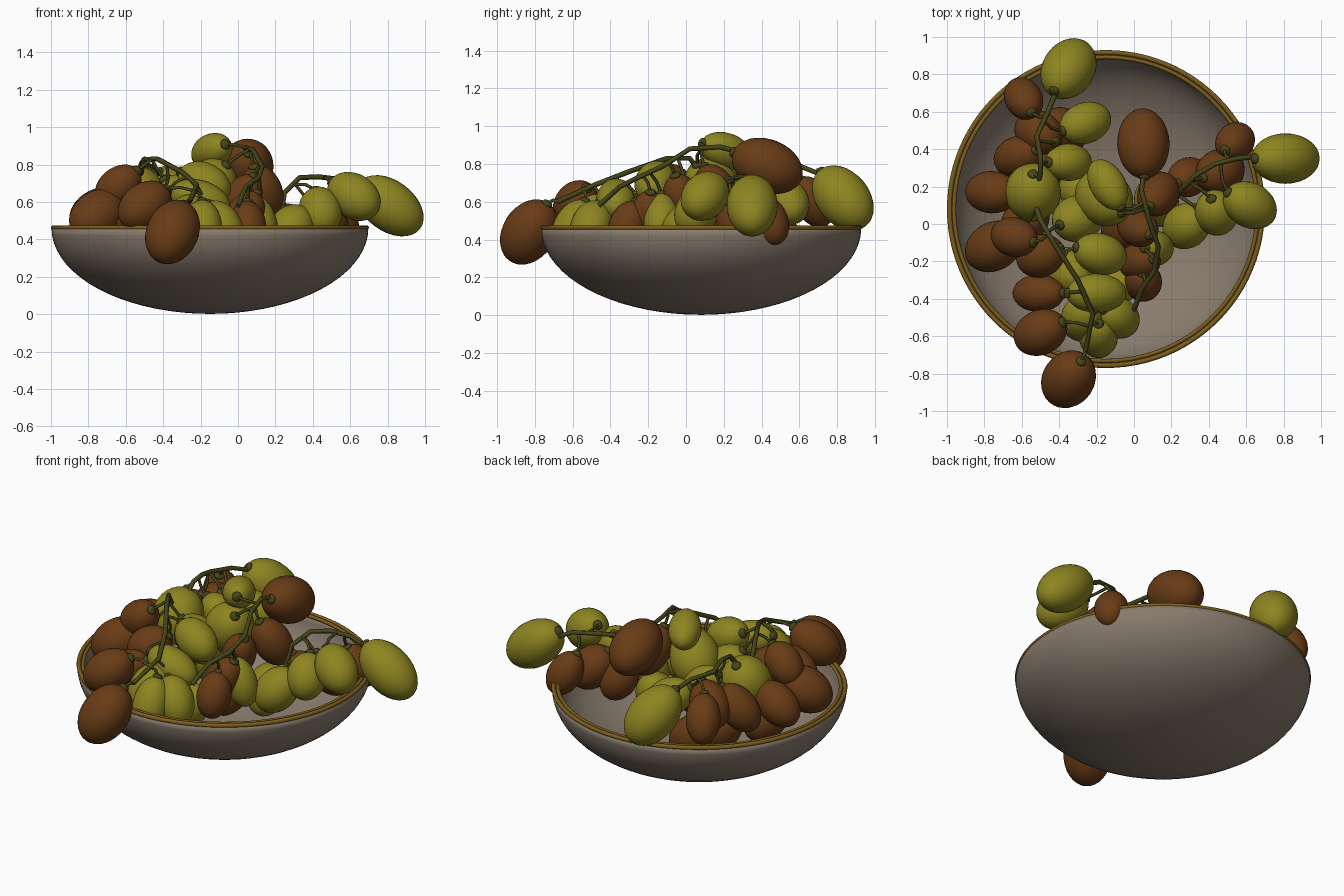
import bpy, bmesh
from math import radians, cos, sin, pi, sqrt
from mathutils import Vector

if "Cube" in bpy.data.objects:
    bpy.data.objects.remove(bpy.data.objects["Cube"])


def material(name, rgb):
    m = bpy.data.materials.new(name)
    m.diffuse_color = (*rgb, 1)
    m.use_nodes = True
    m.node_tree.nodes["Principled BSDF"].inputs["Base Color"].default_value = m.diffuse_color
    return m


GREEN = material("green_skin", (0.27, 0.235, 0.015))
BROWN = material("red_brown_skin", (0.14, 0.045, 0.008))
STEM = material("stem_green", (0.06, 0.06, 0.01))
CLAY = material("glaze_grey", (0.25, 0.2, 0.155))
GOLD = material("rim_gold", (0.2, 0.11, 0.012))
CX, CY = -0.15, 0.08


def add_object(name, data, mat):
    ob = bpy.data.objects.new(name, data)
    bpy.context.collection.objects.link(ob)
    if not data.materials:
        data.materials.append(mat)
    return ob


def lathe(name, profile, mat, steps=96):
    bm = bmesh.new()
    vs = [bm.verts.new((r, 0, z)) for r, z in profile]
    es = [bm.edges.new(p) for p in zip(vs, vs[1:])]
    bmesh.ops.spin(bm, geom=vs + es, cent=(0, 0, 0), axis=(0, 0, 1),
                   angle=2 * pi, steps=steps, use_merge=True)
    bmesh.ops.remove_doubles(bm, verts=bm.verts, dist=1e-5)
    bmesh.ops.recalc_face_normals(bm, faces=bm.faces)
    for f in bm.faces:
        f.smooth = True
    me = bpy.data.meshes.new(name)
    bm.to_mesh(me)
    bm.free()
    ob = add_object(name, me, mat)
    ob.location = (CX, CY, 0)
    return ob


# Bowl shell: outer curve up, inner curve back down
N = 18
outer = [(0.847 * sin(a), 0.46 - 0.458 * cos(a)) for a in (i / N * pi / 2 for i in range(N + 1))]
inner = [(0.815 * sin(a), 0.46 - 0.428 * cos(a)) for a in (i / N * pi / 2 for i in range(N, -1, -1))]
lathe("bowl", outer + inner, CLAY)

# Two gold rim bands
for name, r, t in (("outer_rim_band", 0.837, 0.013), ("inner_rim_band", 0.812, 0.011)):
    ring = [(r + t * cos(k * pi / 5), 0.463 + t * sin(k * pi / 5)) for k in range(11)]
    lathe(name, ring, GOLD)


def sphere_mesh(name, mat, u, v):
    me = bpy.data.meshes.new(name)
    bm = bmesh.new()
    bmesh.ops.create_uvsphere(bm, u_segments=u, v_segments=v, radius=1)
    for f in bm.faces:
        f.smooth = True
    bm.to_mesh(me)
    bm.free()
    me.materials.append(mat)
    return me


SKINS = {"g": sphere_mesh("green_grape", GREEN, 28, 16),
         "b": sphere_mesh("brown_grape", BROWN, 28, 16)}
CAP = sphere_mesh("grape_cap", STEM, 10, 6)


def tube(name, pts, r):
    cu = bpy.data.curves.new(name, "CURVE")
    cu.dimensions = "3D"
    cu.bevel_depth, cu.bevel_resolution, cu.use_fill_caps = r, 1, True
    sp = cu.splines.new("POLY")
    sp.points.add(len(pts) - 1)
    for p, co in zip(sp.points, pts):
        p.co = (*co, 1)
    return add_object(name, cu, STEM)


def nearest(p, path):
    best = None
    for a, b in zip(path, path[1:]):
        t = max(0, min(1, (p - a).dot(b - a) / (b - a).length_squared))
        q = a.lerp(b, t)
        if best is None or (q - p).length < (best - p).length:
            best = q
    return best


def grape(name, kind, x, y, z, az, pitch, length, width):
    az, pitch = radians(az), radians(pitch)
    axis = Vector((cos(az) * cos(pitch), sin(az) * cos(pitch), sin(pitch)))
    ob = add_object(name, SKINS[kind], None)
    ob.location = (x, y, z)
    ob.rotation_euler = axis.to_track_quat("Z", "Y").to_euler()
    ob.scale = (width, width, length)
    return axis, Vector((x, y, z)) - axis * length


def bunch(name, stem, grapes):
    path = [Vector(p) for p in stem]
    tube(name + "_main_stem", path, 0.014)
    for i, g in enumerate(grapes):
        axis, base = grape(f"{name}_grape_{i}", *g)
        # Cap and little stalk joining the grape to the main stem
        cap = add_object(f"{name}_cap_{i}", CAP, None)
        cap.location = base
        cap.rotation_euler = axis.to_track_quat("Z", "Y").to_euler()
        cap.scale = (0.03, 0.03, 0.018)
        root = nearest(base, path)
        mid = base.lerp(root, 0.4) - axis * 0.02
        tube(f"{name}_stalk_{i}", [root, mid, base], 0.009)


# Kind, centre x y z, heading, pitch, half length, half width
bunch("back_bunch",
      [(-0.52, 0.2, 0.72), (-0.5, 0.27, 0.82), (-0.5, 0.36, 0.83), (-0.52, 0.47, 0.8), (-0.46, 0.6, 0.79), (-0.42, 0.7, 0.75)],
      [("g", -0.35, 0.83, 0.62, 57, -45, 0.2, 0.14),
       ("b", -0.59, 0.67, 0.60, 120, -55, 0.15, 0.1),
       ("b", -0.51, 0.49, 0.60, 150, -45, 0.15, 0.115),
       ("g", -0.26, 0.54, 0.60, 20, -30, 0.15, 0.11),
       ("g", -0.35, 0.33, 0.63, 0, -40, 0.14, 0.1),
       ("b", -0.62, 0.36, 0.56, 200, -50, 0.16, 0.11),
       ("b", -0.76, 0.17, 0.55, 178, -35, 0.155, 0.113),
       ("g", -0.54, 0.17, 0.63, 270, -55, 0.17, 0.15)])

bunch("front_bunch",
      [(-0.52, 0.08, 0.75), (-0.5, 0.02, 0.83), (-0.43, -0.1, 0.83), (-0.3, -0.3, 0.76), (-0.22, -0.48, 0.69), (-0.26, -0.68, 0.6)],
      [("b", -0.75, -0.12, 0.53, 210, -30, 0.17, 0.13),
       ("b", -0.64, -0.07, 0.68, 165, -40, 0.14, 0.105),
       ("b", -0.50, -0.17, 0.58, 200, -35, 0.14, 0.115),
       ("b", -0.51, -0.37, 0.52, 180, -30, 0.15, 0.1),
       ("b", -0.50, -0.58, 0.58, 205, -35, 0.16, 0.12),
       ("b", -0.35, -0.83, 0.44, 235, -52, 0.19, 0.14),
       ("g", -0.18, -0.16, 0.70, -15, -25, 0.15, 0.11),
       ("g", -0.20, -0.37, 0.61, 0, -20, 0.165, 0.105),
       ("g", -0.27, -0.50, 0.49, 250, -60, 0.16, 0.12),
       ("g", -0.09, -0.50, 0.47, -30, -55, 0.15, 0.11),
       ("g", -0.19, -0.60, 0.46, 270, -65, 0.16, 0.105),
       ("g", -0.30, 0.03, 0.60, 20, -50, 0.16, 0.125)])

bunch("middle_bunch",
      [(0.0, -0.46, 0.58), (0.04, -0.35, 0.68), (0.11, -0.25, 0.73), (0.13, -0.12, 0.79), (0.08, 0.02, 0.88), (0.04, 0.18, 0.89), (0.05, 0.26, 0.87)],
      [("b", 0.05, 0.43, 0.79, 92, -22, 0.195, 0.14),
       ("g", -0.14, 0.21, 0.87, 120, -15, 0.15, 0.095),
       ("g", -0.16, 0.14, 0.67, 140, -45, 0.18, 0.145),
       ("b", 0.13, 0.16, 0.65, 55, -60, 0.16, 0.11),
       ("b", 0.02, -0.02, 0.61, 150, -60, 0.15, 0.1),
       ("g", 0.11, -0.13, 0.50, 0, -70, 0.15, 0.095),
       ("b", 0.03, -0.20, 0.52, 190, -60, 0.15, 0.1),
       ("b", 0.05, -0.31, 0.47, 270, -70, 0.14, 0.1)])

bunch("side_bunch",
      [(0.22, 0.13, 0.46), (0.25, 0.18, 0.65), (0.33, 0.26, 0.73), (0.43, 0.32, 0.735), (0.55, 0.35, 0.72), (0.65, 0.36, 0.67)],
      [("g", 0.81, 0.35, 0.58, 0, -37, 0.205, 0.135),
       ("g", 0.62, 0.10, 0.63, -30, -30, 0.16, 0.12),
       ("g", 0.44, 0.06, 0.55, -70, -55, 0.14, 0.115),
       ("g", 0.28, -0.01, 0.45, 215, -50, 0.15, 0.12),
       ("b", 0.29, 0.25, 0.46, 30, -60, 0.14, 0.105),
       ("b", 0.46, 0.28, 0.50, 20, -50, 0.15, 0.12),
       ("b", 0.54, 0.44, 0.50, 40, -60, 0.14, 0.1)])

# Loose grapes filling the bottom of the bowl
for i, (k, x, y) in enumerate([("b", -0.45, 0.3), ("b", -0.58, 0.02), ("g", -0.3, 0.22), ("g", -0.35, -0.25),
                               ("g", -0.12, -0.33), ("b", -0.05, -0.02), ("g", 0.12, 0.12), ("b", -0.38, 0.5)]):
    grape(f"lower_grape_{i}", k, x, y, 0.36, i * 47, -50, 0.16, 0.12)
